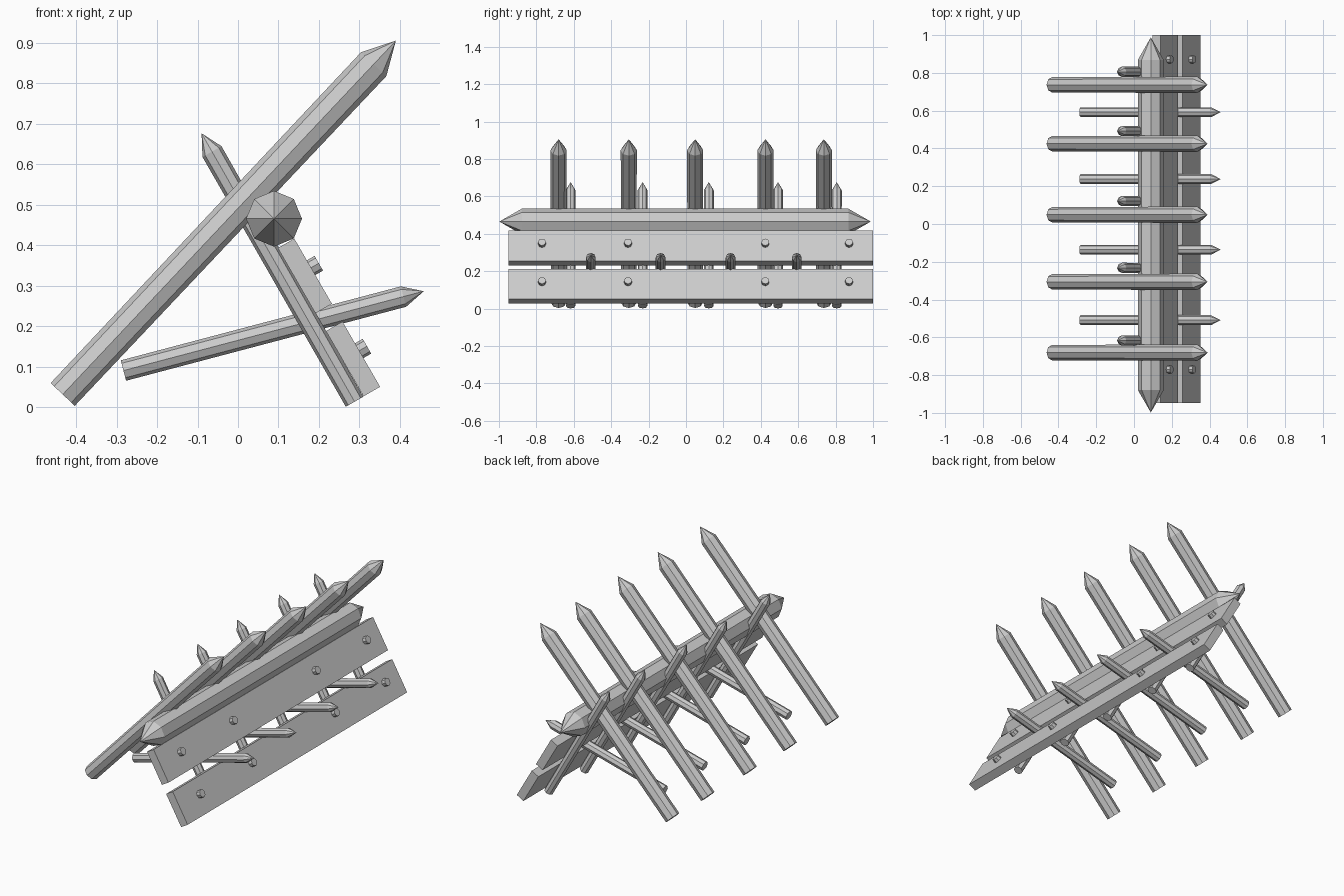
import bpy, bmesh
from math import cos, sin, pi
from mathutils import Vector

cube = bpy.data.objects.get("Cube")
if cube:
    bpy.data.objects.remove(cube, do_unlink=True)

# One grey for everything
grey = bpy.data.materials.new("plain_grey")
grey.use_nodes = True
colour = (0.6, 0.6, 0.6, 1)
grey.diffuse_color = colour
grey.node_tree.nodes["Principled BSDF"].inputs["Base Color"].default_value = colour


def finish(bm, name):
    bmesh.ops.recalc_face_normals(bm, faces=bm.faces)
    mesh = bpy.data.meshes.new(name)
    bm.to_mesh(mesh)
    bm.free()
    mesh.materials.append(grey)
    obj = bpy.data.objects.new(name, mesh)
    bpy.context.collection.objects.link(obj)
    return obj


def pole(name, start, end, r0, r1, side, tip_end=0.0, tip_start=0.0):
    """Eight-sided pole along start-end, with optional pointed ends."""
    start, end = Vector(start), Vector(end)
    axis = (end - start).normalized()
    u = Vector(side)
    v = axis.cross(u)
    bm = bmesh.new()

    def ring(centre, r):
        return [bm.verts.new(centre + r * (u * cos(k * pi / 4) + v * sin(k * pi / 4)))
                for k in range(8)]

    a = ring(start + axis * tip_start, r0)
    b = ring(end - axis * tip_end, r1)
    for k in range(8):
        n = (k + 1) % 8
        bm.faces.new((a[k], a[n], b[n], b[k]))
    for loop, point, tip in ((a, start, tip_start), (b, end, tip_end)):
        if tip:
            apex = bm.verts.new(point)
            for k in range(8):
                bm.faces.new((loop[k], loop[(k + 1) % 8], apex))
        else:
            bm.faces.new(loop)
    return finish(bm, name)


Y = Vector((0, 1, 0))
DOWN = Vector((0.5, 0, -0.866))     # along the sloping face
OUT = Vector((0.866, 0, 0.5))       # away from the sloping face

# Long horizontal beam, pointed at both ends
pole("main_beam", (0.089, -0.998, 0.465), (0.089, 0.988, 0.465),
     0.069, 0.069, (1, 0, 0), 0.12, 0.12)

# Long slanted stakes
for i, y in enumerate((-0.681, -0.306, 0.049, 0.425, 0.737)):
    pole(f"long_stake_{i + 1}", (-0.433, y, 0.031), (0.39, y, 0.905),
         0.041, 0.043, Y, 0.08)

# Support posts leaning the other way
for i, y in enumerate((-0.617, -0.232, 0.122, 0.492, 0.806)):
    pole(f"support_post_{i + 1}", (0.288, y, 0.013), (-0.09, y, 0.676),
         0.025, 0.027, Y, 0.052)

# Low forward-pointing stakes
for i, y in enumerate((-0.509, -0.136, 0.238, 0.592)):
    pole(f"low_stake_{i + 1}", (-0.283, y, 0.09), (0.459, y, 0.286),
         0.026, 0.026, Y, 0.052)

# Two planks on the sloping face
for name, top in (("upper_plank", Vector((0.139, 0, 0.416))),
                  ("lower_plank", Vector((0.258, 0, 0.211)))):
    bm = bmesh.new()
    corners = (top, top + DOWN * 0.186, top + DOWN * 0.186 - OUT * 0.047, top - OUT * 0.047)
    face = bm.faces.new([bm.verts.new(c - Y * 0.948) for c in corners])
    new = bmesh.ops.extrude_face_region(bm, geom=[face])["geom"]
    bmesh.ops.translate(bm, vec=Y * 1.948,
                        verts=[g for g in new if isinstance(g, bmesh.types.BMVert)])
    finish(bm, name)
    # Bolt heads along each plank
    for i, y in enumerate((-0.77, -0.31, 0.424, 0.872)):
        base = top + DOWN * 0.083 + Y * y
        pole(f"{name}_bolt_{i + 1}", base - OUT * 0.02, base + OUT * 0.022,
             0.021, 0.021, Y)
